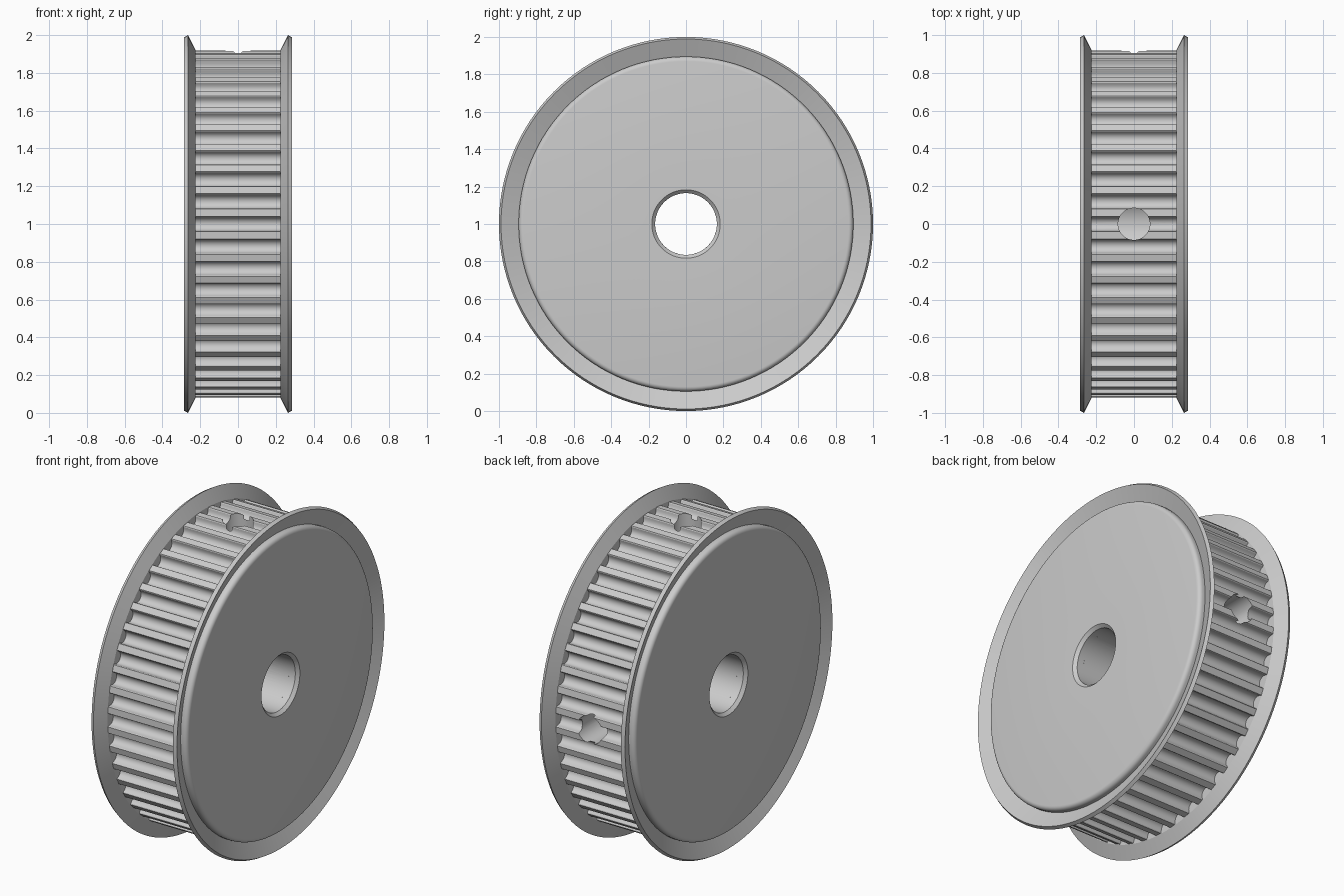
import bpy, bmesh
from math import sin, cos, pi, radians, tau
from mathutils import Matrix, Vector

cube = bpy.data.objects.get("Cube")
if cube:
    bpy.data.objects.remove(cube, do_unlink=True)

TEETH = 48
TIP_R = 0.918
BORE_R = 0.165
HALF_WIDTH = 0.225
FACE_X = 0.285
HUB_R = 0.895
FILLET = 0.025
CENTRE = Vector((0, 0, 1))

GREY = (0.6, 0.6, 0.6, 1)
metal = bpy.data.materials.new("grey metal")
metal.use_nodes = True
metal.diffuse_color = GREY
metal.node_tree.nodes["Principled BSDF"].inputs["Base Color"].default_value = GREY


def finish(bm, name):
    bmesh.ops.recalc_face_normals(bm, faces=bm.faces)
    mesh = bpy.data.meshes.new(name)
    bm.to_mesh(mesh)
    bm.free()
    mesh.materials.append(metal)
    obj = bpy.data.objects.new(name, mesh)
    obj.location = CENTRE
    bpy.context.collection.objects.link(obj)
    return obj


def activate(obj):
    bpy.ops.object.select_all(action='DESELECT')
    obj.select_set(True)
    bpy.context.view_layer.objects.active = obj


def smooth(obj, angle=28):
    activate(obj)
    bpy.ops.object.shade_smooth_by_angle(angle=radians(angle))


def cylinder(name, radius, depth, axis, centre):
    bm = bmesh.new()
    turn = Vector(axis).to_track_quat('Z', 'Y').to_matrix().to_4x4()
    bmesh.ops.create_cone(bm, cap_ends=True, segments=64, radius1=radius, radius2=radius,
                          depth=depth, matrix=Matrix.Translation(centre) @ turn)
    obj = finish(bm, name)
    obj.hide_render = True
    return obj


def cut(obj, cutter):
    mod = obj.modifiers.new("cut", 'BOOLEAN')
    mod.operation = 'DIFFERENCE'
    mod.solver = 'EXACT'
    mod.object = cutter
    activate(obj)
    bpy.ops.object.modifier_apply(modifier=mod.name)
    bpy.data.objects.remove(cutter, do_unlink=True)


def toothed_body():
    # One round-bottomed groove as (sideways, radius), repeated around the wheel
    arc = [(-0.0365 * cos(pi * i / 10), 0.904 - 0.0365 * sin(pi * i / 10)) for i in range(11)]
    groove = [(-0.041, TIP_R), (-0.0375, 0.913)] + arc + [(0.0375, 0.913), (0.041, TIP_R)]
    bm = bmesh.new()
    ring = []
    for k in range(TEETH):
        a = tau * k / TEETH
        for t, r in groove:
            ring.append(bm.verts.new((-HALF_WIDTH, r * cos(a) - t * sin(a),
                                      r * sin(a) + t * cos(a))))
    face = bm.faces.new(ring)
    out = bmesh.ops.extrude_face_region(bm, geom=[face], use_keep_orig=True)
    moved = [v for v in out["geom"] if isinstance(v, bmesh.types.BMVert)]
    bmesh.ops.translate(bm, verts=moved, vec=(2 * HALF_WIDTH, 0, 0))
    return finish(bm, "toothed_body")


def flange(name, side):
    # Flared rim around a raised, round-edged hub face with a chamfered bore, turned about x
    rim = [(HALF_WIDTH, BORE_R), (HALF_WIDTH, 0.922), (0.265, 1.0), (FACE_X, 0.989),
           (0.244, HUB_R)]
    edge = [(FACE_X - FILLET * (1 - sin(pi * i / 10)), HUB_R - FILLET * (1 - cos(pi * i / 10)))
            for i in range(6)]
    profile = rim + edge + [(FACE_X, 0.183), (FACE_X - 0.018, BORE_R)]
    bm = bmesh.new()
    verts = [bm.verts.new((side * x, 0, r)) for x, r in profile]
    edges = [bm.edges.new((v, verts[i - 1])) for i, v in enumerate(verts)]
    bmesh.ops.spin(bm, geom=verts + edges, cent=(0, 0, 0), axis=(1, 0, 0),
                   angle=tau, steps=128, use_duplicate=False)
    bmesh.ops.remove_doubles(bm, verts=bm.verts, dist=0.0001)
    smooth(finish(bm, name), 22)


# Toothed rim with its bore and two set-screw holes, at the top and the back
body = toothed_body()
cut(body, cylinder("bore_cutter", BORE_R, 1, (1, 0, 0), (0, 0, 0)))
for direction in (Vector((0, 0, 1)), Vector((0, 1, 0))):
    cut(body, cylinder("screw_hole_cutter", 0.084, 1.1, direction, direction * 0.55))
smooth(body)

# Side flanges
flange("left_flange", 1)
flange("right_flange", -1)
